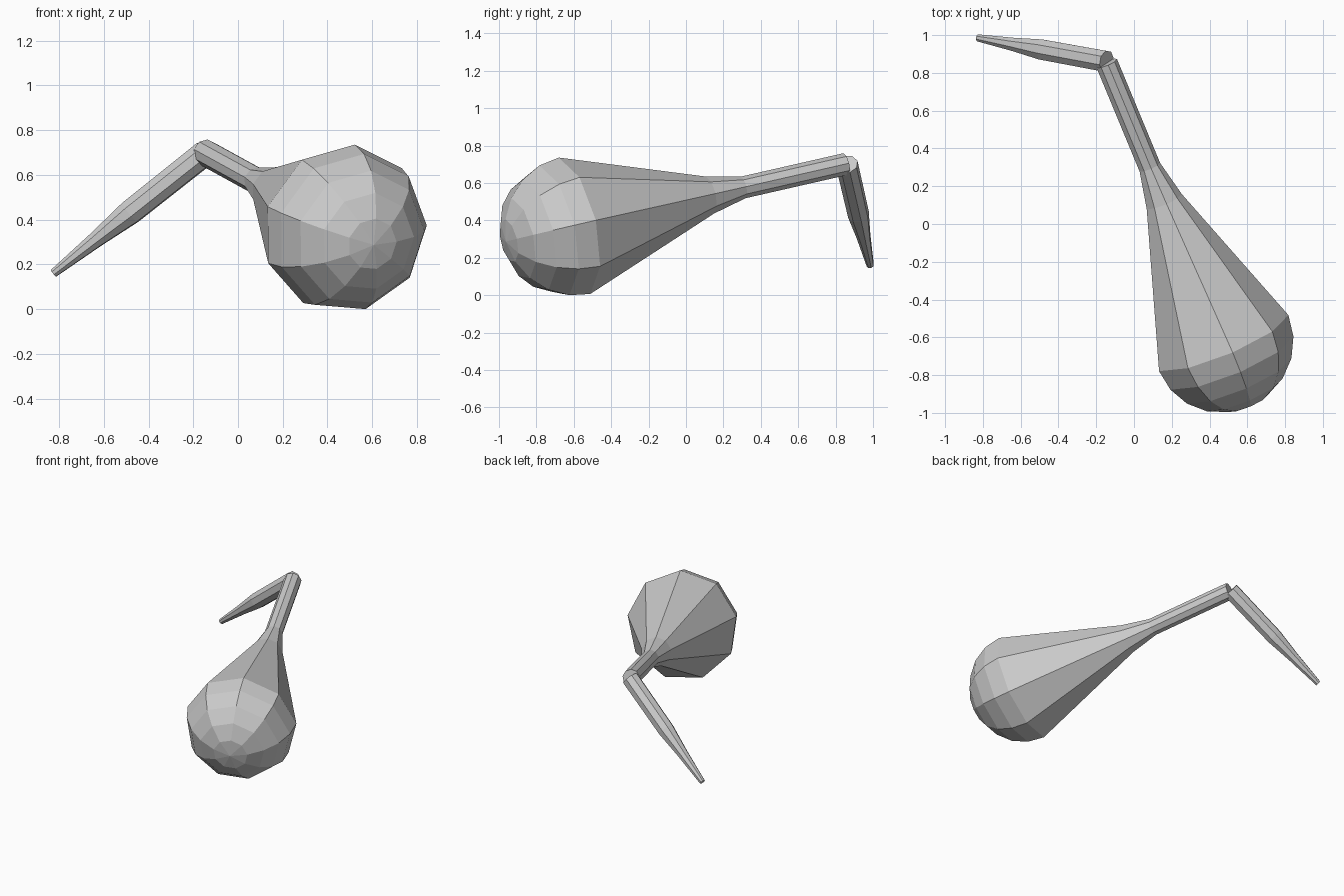
import bpy, bmesh, math
from mathutils import Vector

if "Cube" in bpy.data.objects:
    bpy.data.objects.remove(bpy.data.objects["Cube"])


def lathe(name, start, end, up, profile, sides):
    """Faceted solid of revolution; profile = (distance along axis, radius)."""
    start, end = Vector(start), Vector(end)
    d = (end - start).normalized()
    u = Vector(up)
    u = (u - d * u.dot(d)).normalized()
    v = d.cross(u)
    bm = bmesh.new()
    rings = []
    for t, r in profile:
        c = start + d * t
        if r == 0:
            rings.append([bm.verts.new(c)])
            continue
        angles = [2 * math.pi * i / sides for i in range(sides)]
        rings.append([bm.verts.new(c + (u * math.cos(a) + v * math.sin(a)) * r) for a in angles])
    for a, b in zip(rings, rings[1:]):
        for i in range(sides):
            j = (i + 1) % sides
            if len(a) == 1:
                bm.faces.new((a[0], b[j], b[i]))
            else:
                bm.faces.new((a[i], a[j], b[j], b[i]))
    for ring in (rings[0], rings[-1]):
        if len(ring) > 1:
            bm.faces.new(ring)
    bmesh.ops.recalc_face_normals(bm, faces=bm.faces)
    mesh = bpy.data.meshes.new(name)
    bm.to_mesh(mesh)
    bm.free()
    obj = bpy.data.objects.new(name, mesh)
    bpy.context.collection.objects.link(obj)
    return obj


# Thigh: rounded bulb, long taper, thin neck
R = 0.38
STEPS = 5
dome = [(-R * math.cos(k * math.pi / 2 / STEPS), R * math.sin(k * math.pi / 2 / STEPS)) for k in range(STEPS)]
dome[0] = (-R, 0)
lathe("upper_leg", (0.465, -0.62, 0.365), (-0.145, 0.85, 0.70), (0.16, -0.18, 0.97),
      dome + [(0, R), (0.82, 0.103), (1.02, 0.06), (1.627, 0.06)], 9)

# Shin: slim spike tapering to a small blunt tip
lathe("lower_leg", (-0.145, 0.86, 0.70), (-0.825, 0.985, 0.16), (0.6, 0, 0.8),
      [(0, 0.06), (0.435, 0.058), (0.63, 0.038), (0.877, 0.02)], 8)
